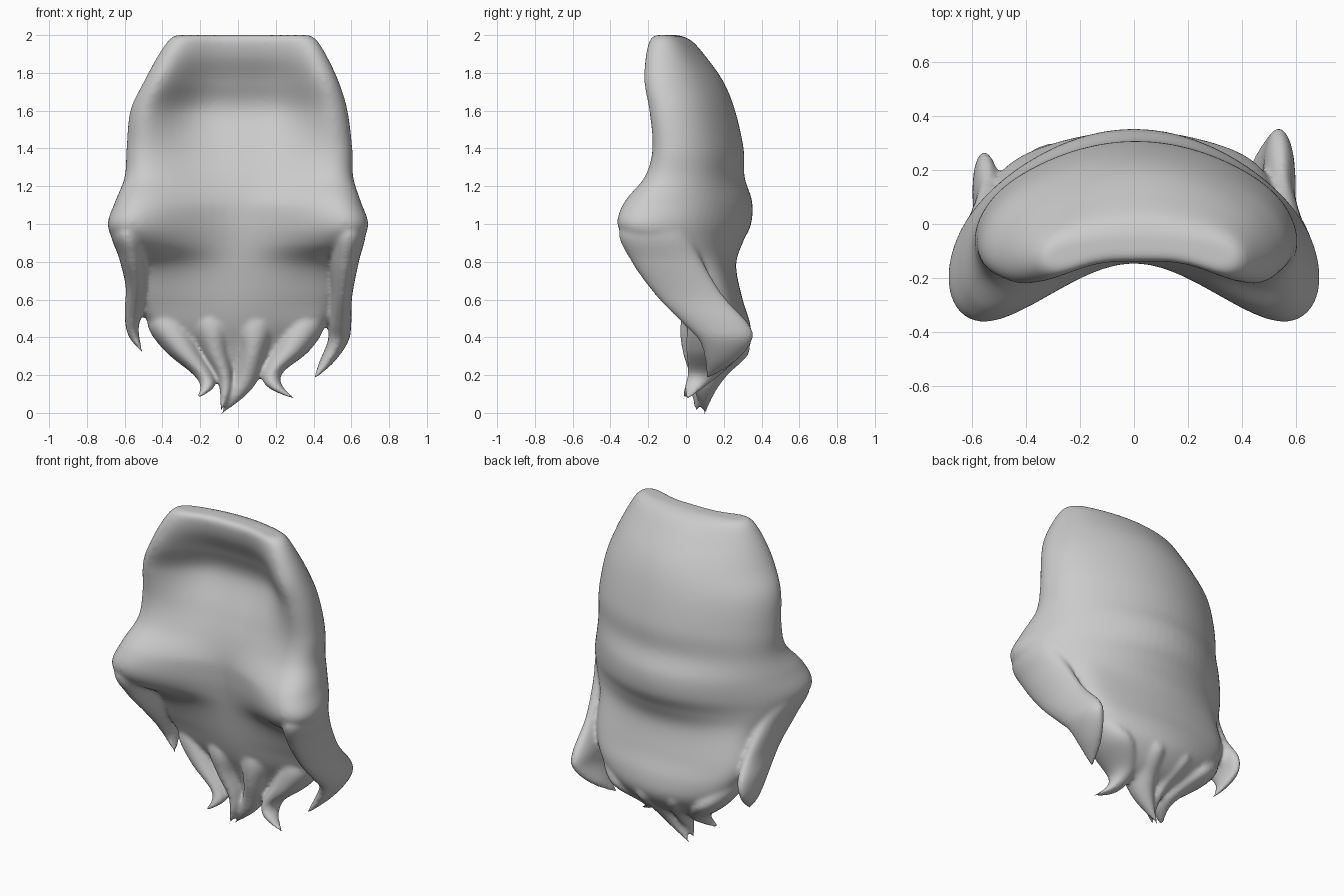
import bpy, bmesh, math

STEPS = 6  # interpolated rings between given sections


def spline(rows):
    """Catmull-Rom interpolation through rows of section values."""
    out = []
    for i in range(len(rows) - 1):
        a, b = rows[max(i - 1, 0)], rows[i]
        c, d = rows[i + 1], rows[min(i + 2, len(rows) - 1)]
        for s in range(STEPS):
            t = s / STEPS
            out.append([0.5 * (2 * q + (r - p) * t + (2 * p - 5 * q + 4 * r - w) * t * t
                               + (3 * q - p - 3 * r + w) * t ** 3)
                        for p, q, r, w in zip(a, b, c, d)])
    out.append(list(rows[-1]))
    return out


def loft(bm, rings):
    loops = [[bm.verts.new(p) for p in ring] for ring in rings]
    for a, b in zip(loops, loops[1:]):
        n = len(a)
        for i in range(n):
            bm.faces.new((a[i], a[(i + 1) % n], b[(i + 1) % n], b[i]))
    bm.faces.new(loops[0])
    bm.faces.new(loops[-1][::-1])


def body_ring(z, xl, xr, fc, fs, bc, bs, n=72):
    """Crescent section: front and back arcs meeting at rounded sides."""
    ring = []
    power = 1 + 1.2 * min(1, max(0, (z - 1.1) / .5))
    for i in range(n):
        a = 2 * math.pi * i / n
        u = math.cos(a)
        s = min(1, abs(u) / .9)
        front = fc + (fs - fc) * (s * s * (3 - 2 * s)) ** power
        back = bc + (bs - bc) * abs(u) ** 2
        mid, half = (front + back) / 2, (back - front) / 2
        side = math.sqrt(max(0, 1 - abs(u) ** 12))
        ring.append(((xl + xr) / 2 + u * (xr - xl) / 2,
                     mid + half * side * (1 if math.sin(a) >= 0 else -1), z))
    return ring


def lock_ring(x, y, z, rx, ry, n=24):
    rx, ry = max(rx, .007), max(ry, .007)
    return [(x + rx * math.cos(2 * math.pi * i / n),
             y + ry * math.sin(2 * math.pi * i / n), z) for i in range(n)]


bm = bmesh.new()

# main mass: z, left, right, front centre, front side, back centre, back side
BODY = [
    (2.00, -.33, .38, -.12, -.17, -.04, -.08),
    (1.97, -.37, .42, -.14, -.20, .03, -.06),
    (1.88, -.43, .475, -.12, -.225, .11, -.04),
    (1.75, -.50, .535, -.05, -.235, .20, -.01),
    (1.60, -.57, .58, .00, -.21, .26, .03),
    (1.40, -.59, .605, -.07, -.19, .305, .06),
    (1.25, -.60, .61, -.12, -.23, .31, .06),
    (1.12, -.65, .65, -.145, -.34, .35, .02),
    (1.00, -.69, .69, -.14, -.38, .345, -.02),
    (.90, -.65, .65, -.125, -.31, .30, .03),
    (.78, -.55, .55, -.10, -.12, .265, .14),
    (.60, -.53, .52, -.06, -.02, .30, .21),
    (.47, -.47, .47, -.02, .03, .34, .24),
    (.36, -.38, .38, .03, .08, .34, .24),
    (.26, -.26, .26, .07, .10, .27, .20),
    (.19, -.14, .14, .09, .11, .17, .14),
]
loft(bm, [body_ring(*s) for s in spline(BODY)])

# side locks: x, y, z, half width, half depth
RIGHT_LOCK = [
    (.56, -.10, 1.12, .03, .06), (.585, -.17, .97, .09, .18),
    (.565, -.10, .80, .075, .19), (.55, .02, .62, .055, .18),
    (.54, .16, .47, .06, .175), (.53, .21, .38, .055, .14),
    (.47, .18, .27, .04, .08), (.395, .10, .17, 0, 0),
]
LEFT_LOCK = [
    (-.56, -.10, 1.12, .03, .06), (-.585, -.17, .97, .09, .18),
    (-.56, -.10, .82, .07, .19), (-.54, .01, .67, .055, .17),
    (-.55, .11, .55, .05, .15), (-.56, .15, .46, .035, .11),
    (-.545, .14, .39, .025, .06), (-.50, .09, .31, 0, 0),
]
# strands under the mass, drawn to curled points
STRANDS = [
    [(-.38, .14, .60, .04, .08), (-.37, .13, .47, .11, .12), (-.29, .15, .33, .10, .15),
     (-.18, .10, .20, .055, .09), (-.165, .04, .13, .035, .05), (-.24, -.03, .06, 0, 0)],
    [(-.15, .10, .62, .03, .08), (-.14, .12, .47, .11, .15), (-.12, .16, .33, .085, .17),
     (-.07, .11, .19, .045, .09), (-.07, .07, .09, .025, .04), (-.10, .05, -.01, 0, 0)],
    [(.10, .10, .62, .03, .08), (.09, .12, .47, .115, .15), (.08, .16, .33, .09, .18),
     (.05, .12, .20, .07, .10), (0, .10, .10, .05, .05), (-.10, .10, -.02, 0, 0)],
    [(.36, .14, .60, .04, .08), (.35, .13, .47, .11, .12), (.28, .15, .33, .10, .15),
     (.18, .10, .21, .055, .09), (.205, .04, .13, .04, .05), (.33, -.0, .06, 0, 0)],
]
for path in [RIGHT_LOCK, LEFT_LOCK] + STRANDS:
    loft(bm, [lock_ring(*s) for s in spline(path)])

bmesh.ops.recalc_face_normals(bm, faces=bm.faces)
mesh = bpy.data.meshes.new("hair")
bm.to_mesh(mesh)
bm.free()
hair = bpy.data.objects.new("hair", mesh)
bpy.context.collection.objects.link(hair)

# fuse the mass and locks into one smooth skin
fuse = hair.modifiers.new("fuse", 'REMESH')
fuse.mode = 'VOXEL'
fuse.voxel_size = .011
fuse.use_smooth_shade = True
soften = hair.modifiers.new("soften", 'SMOOTH')
soften.factor = .5
soften.iterations = 12
